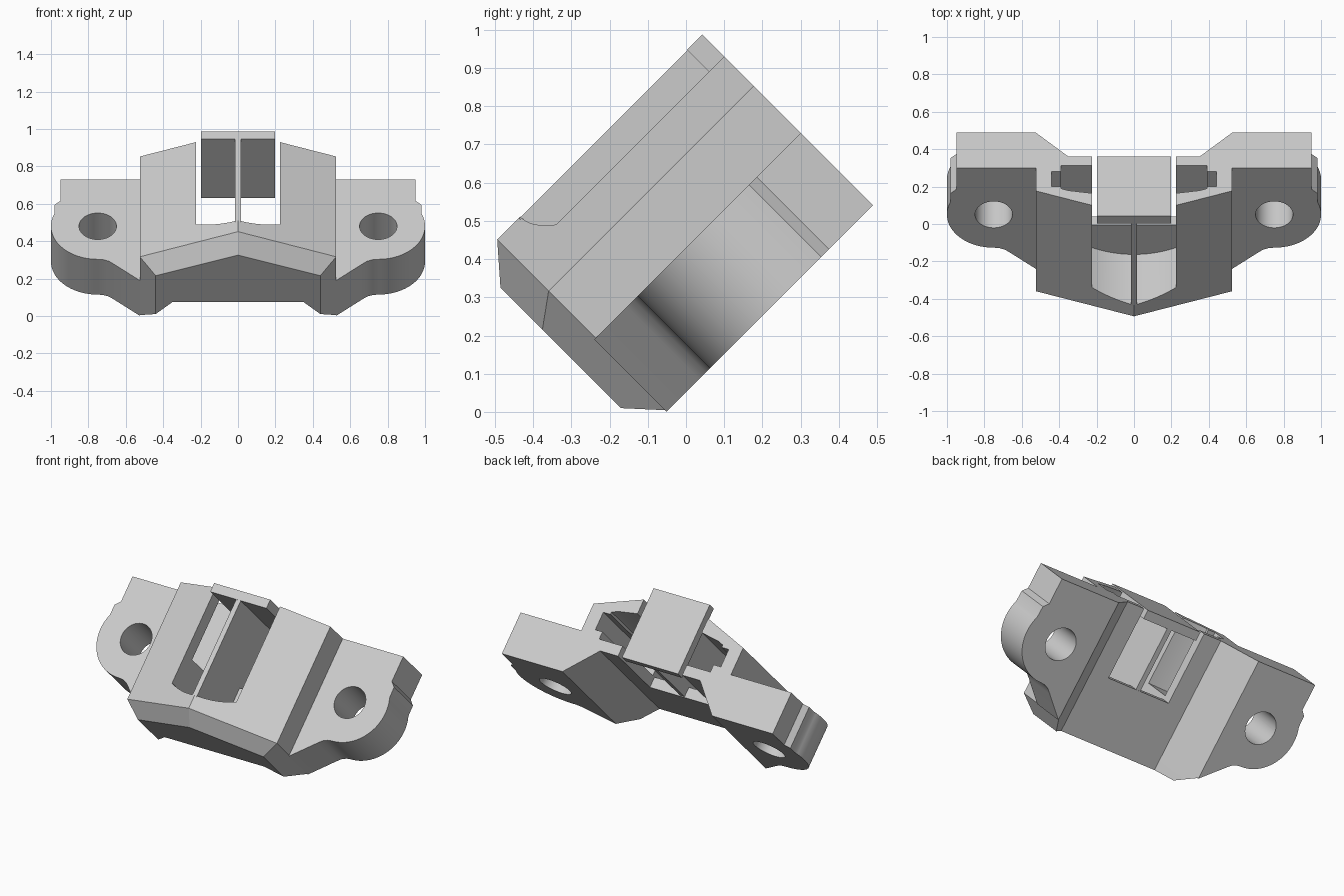
import bpy, bmesh, math
from mathutils import Matrix, Vector

if "Cube" in bpy.data.objects:
    bpy.data.objects.remove(bpy.data.objects["Cube"])

grey = bpy.data.materials.new("light grey")
grey.use_nodes = True
grey.diffuse_color = (0.6, 0.6, 0.6, 1)
grey.node_tree.nodes["Principled BSDF"].inputs["Base Color"].default_value = (0.6, 0.6, 0.6, 1)

# Parts are drawn flat as (x, length, depth), then tilted back by 45 degrees
TILT = Matrix.Rotation(math.radians(45), 4, 'X')
BACK, FLANGE, PANEL, RIDGE, TOP = 0.037, 0.304, 0.219, 0.668, 0.728


def loft(name, rings):
    """Solid skinned through rings with equal point counts."""
    bm = bmesh.new()
    loops = [[bm.verts.new(TILT @ Vector(p)) for p in ring] for ring in rings]
    for a, b in zip(loops, loops[1:]):
        for i in range(len(a)):
            j = (i + 1) % len(a)
            bm.faces.new((a[i], a[j], b[j], b[i]))
    bm.faces.new(loops[0])
    bm.faces.new(loops[-1])
    bmesh.ops.recalc_face_normals(bm, faces=bm.faces)
    mesh = bpy.data.meshes.new(name)
    bm.to_mesh(mesh)
    bm.free()
    mesh.materials.append(grey)
    ob = bpy.data.objects.new(name, mesh)
    bpy.context.collection.objects.link(ob)
    return ob


def plate(name, outline, d0, d1):
    """Outline in (x, length), extruded through the depth."""
    return loft(name, [[(x, u, d) for x, u in outline] for d in (d0, d1)])


def bar(name, section, u0, u1):
    """Section in (x, depth), extruded along the length."""
    return loft(name, [[(x, u, d) for x, d in section] for u in (u0, u1)])


def rect(x0, x1, b0, b1):
    return [(x0, b0), (x1, b0), (x1, b1), (x0, b1)]


def arc(cx, cy, r, a0, a1, n):
    angles = [math.radians(a0 + (a1 - a0) * i / n) for i in range(n + 1)]
    return [(cx + r * math.cos(a), cy + r * math.sin(a)) for a in angles]


def cut(ob, cutter):
    mod = ob.modifiers.new("cut", 'BOOLEAN')
    mod.operation, mod.solver, mod.object = 'DIFFERENCE', 'EXACT', cutter
    bpy.context.view_layer.objects.active = ob
    bpy.ops.object.modifier_apply(modifier=mod.name)
    bpy.data.objects.remove(cutter)


def ring(u, half, shoulder, ridge, back):
    """Arched body section with a ridge in front and a channel behind."""
    right = [(half, shoulder), (half, back), (0.35, PANEL)]
    pts = [(0, ridge)] + right + [(-x, d) for x, d in reversed(right)]
    return [(x, u, d) for x, d in pts]


# Central body with chamfered lower end
body = loft("central_body", [ring(-0.113, 0.44, 0.418, 0.573, 0.128),
                             ring(-0.03, 0.525, 0.478, RIDGE, BACK),
                             ring(TOP, 0.525, 0.478, RIDGE, BACK)])

# Front pocket with a rounded lower end, and the window through the back
floor_arc = arc(0, 0.565, 0.51, -116.2, -63.8, 24)
cut(body, plate("pocket_cutter", floor_arc + [(0.225, 0.9), (-0.225, 0.9)], 0.285, 0.8))
cut(body, plate("window_cutter", rect(-0.225, 0.225, 0.276, 0.9), 0.1, 0.4))

# Stepped slots in the pocket walls, open at the upper end
for s in (1, -1):
    slot = [(0.2, 0.285), (0.39, 0.285), (0.39, 0.332), (0.44, 0.332), (0.44, 0.445),
            (0.39, 0.445), (0.39, 0.46), (0.35, 0.475), (0.225, 0.495), (0.2, 0.495)]
    cut(body, bar("slot_cutter", [(s * x, d) for x, d in slot], 0.3, 0.9))

# Side flanges: rounded ears with bolt holes
ear = [(0.525, TOP), (0.525, -0.035), (0.66, 0.085), (0.69, 0.11), (0.72, 0.122)]
ear += arc(0.75, 0.375, 0.25, -90, 22, 28)
ear += [(0.98, 0.537), (0.95, 0.566), (0.95, TOP)]
parts = [body]
for side, s in (("left", 1), ("right", -1)):
    flange = plate(side + "_flange", [(s * x, u) for x, u in ear], BACK, FLANGE)
    hole = arc(s * 0.75, 0.375, 0.1, 0, 352.5, 47)
    cut(flange, plate("hole_cutter", hole, -0.1, 0.5))
    parts.append(flange)

# End plate and the thin fin carrying it
parts.append(bar("end_plate", rect(-0.197, 0.197, PANEL, RIDGE), 0.672, TOP))
parts.append(bar("centre_fin", rect(-0.016, 0.016, PANEL + 0.005, RIDGE - 0.002), 0.05, 0.675))

bpy.ops.object.select_all(action='DESELECT')
for ob in parts:
    ob.select_set(True)
bpy.context.view_layer.objects.active = body
bpy.ops.object.shade_smooth_by_angle(angle=math.radians(25))
